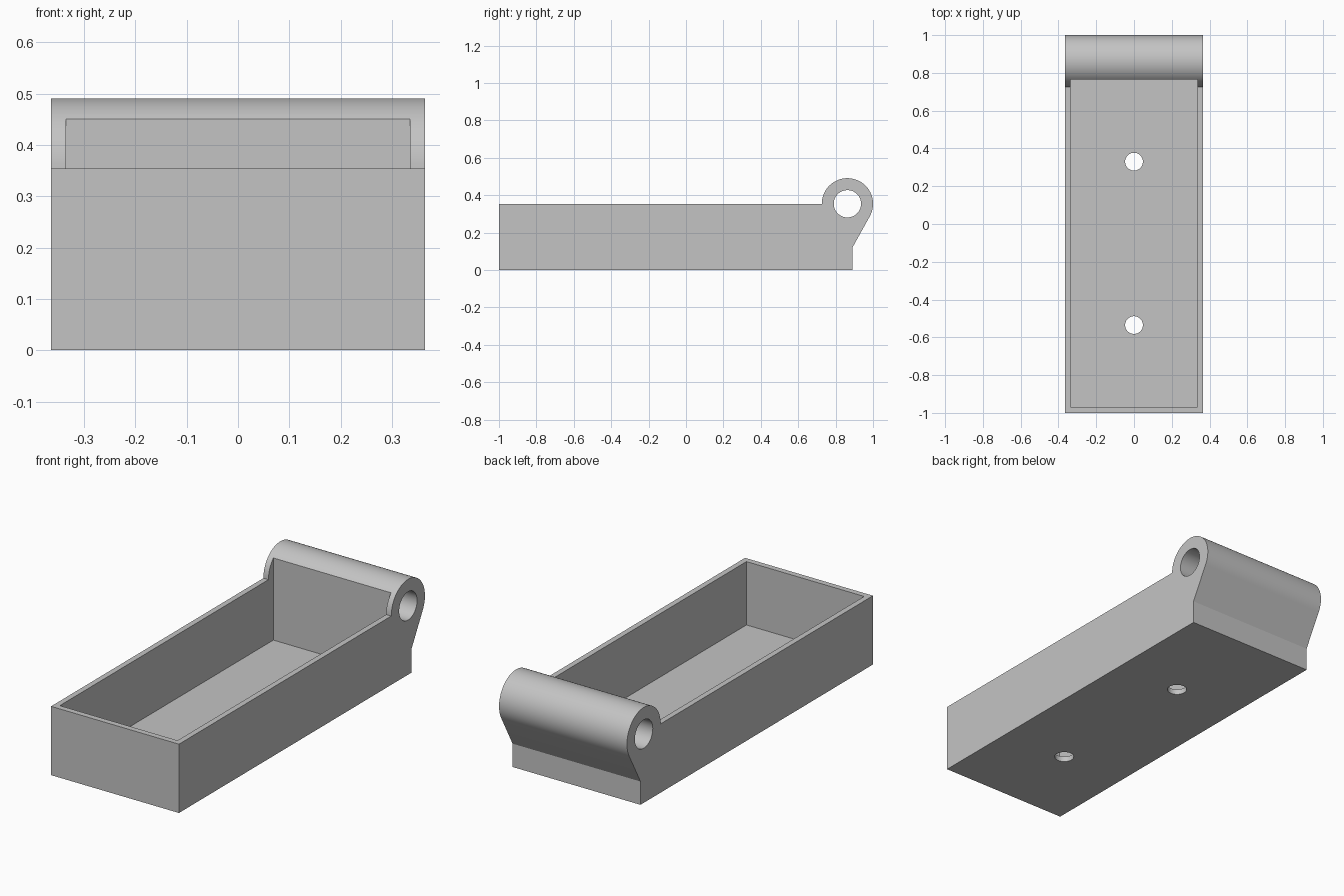
import bpy, bmesh
from math import sin, cos, radians, pi, acos, atan2, hypot
from mathutils import Matrix

cube = bpy.data.objects.get("Cube")
if cube:
    bpy.data.objects.remove(cube, do_unlink=True)

HALF_W, RIM_Z = 0.364, 0.354
HINGE_Y, HINGE_R, BORE_R = 0.863, 0.137, 0.073
BACK_Y, STEP_Z = 0.89, 0.12

grey = bpy.data.materials.new("plain grey")
grey.use_nodes = True
colour = (0.55, 0.55, 0.55, 1)
grey.diffuse_color = colour
grey.node_tree.nodes["Principled BSDF"].inputs["Base Color"].default_value = colour


def finish(name, bm):
    bmesh.ops.recalc_face_normals(bm, faces=bm.faces)
    mesh = bpy.data.meshes.new(name)
    bm.to_mesh(mesh)
    bm.free()
    mesh.materials.append(grey)
    obj = bpy.data.objects.new(name, mesh)
    bpy.context.collection.objects.link(obj)
    return obj


def cylinder(name, radius, depth, matrix, sides=64):
    bm = bmesh.new()
    bmesh.ops.create_cone(bm, cap_ends=True, segments=sides, radius1=radius,
                          radius2=radius, depth=depth, matrix=matrix)
    return finish(name, bm)


def box(name, lo, hi):
    bm = bmesh.new()
    size = [b - a for a, b in zip(lo, hi)]
    mid = [(a + b) / 2 for a, b in zip(lo, hi)]
    bmesh.ops.create_cube(bm, size=1, matrix=Matrix.Translation(mid) @ Matrix.Diagonal((*size, 1)))
    return finish(name, bm)


# Side profile: tray, sloped support tangent to the hinge barrel, barrel arc
dy, dz = BACK_Y - HINGE_Y, STEP_Z - RIM_Z
start = atan2(dz, dy) + acos(HINGE_R / hypot(dy, dz))
steps = 48
arc = [start + (pi - start) * i / steps for i in range(steps + 1)]
profile = [(-1, 0), (BACK_Y, 0), (BACK_Y, STEP_Z)]
profile += [(HINGE_Y + HINGE_R * cos(a), RIM_Z + HINGE_R * sin(a)) for a in arc]
profile += [(-1, RIM_Z)]

bm = bmesh.new()
side = bm.faces.new([bm.verts.new((-HALF_W, y, z)) for y, z in profile])
ext = bmesh.ops.extrude_face_region(bm, geom=[side])
bmesh.ops.translate(bm, vec=(2 * HALF_W, 0, 0),
                    verts=[v for v in ext["geom"] if isinstance(v, bmesh.types.BMVert)])
tray = finish("hinged_tray", bm)

# Cutters: tray pocket, hinge pin bore, two floor screw holes
cutters = [
    box("pocket_cutter", (-0.335, -0.97, 0.028), (0.335, 0.766, 0.7)),
    cylinder("bore_cutter", BORE_R, 1,
             Matrix.Translation((0, HINGE_Y, RIM_Z)) @ Matrix.Rotation(radians(90), 4, "Y")),
]
for y in (-0.535, 0.33):
    cutters.append(cylinder("screw_hole_cutter", 0.047, 0.2, Matrix.Translation((0, y, 0)), 48))

bpy.ops.object.select_all(action="DESELECT")
bpy.context.view_layer.objects.active = tray
tray.select_set(True)
for cutter in cutters:
    cutter.hide_render = True
    mod = tray.modifiers.new("cut", "BOOLEAN")
    mod.operation, mod.solver, mod.object = "DIFFERENCE", "EXACT", cutter
    bpy.ops.object.modifier_apply(modifier=mod.name)
    bpy.data.objects.remove(cutter, do_unlink=True)

bpy.ops.object.shade_smooth_by_angle(angle=radians(25))
